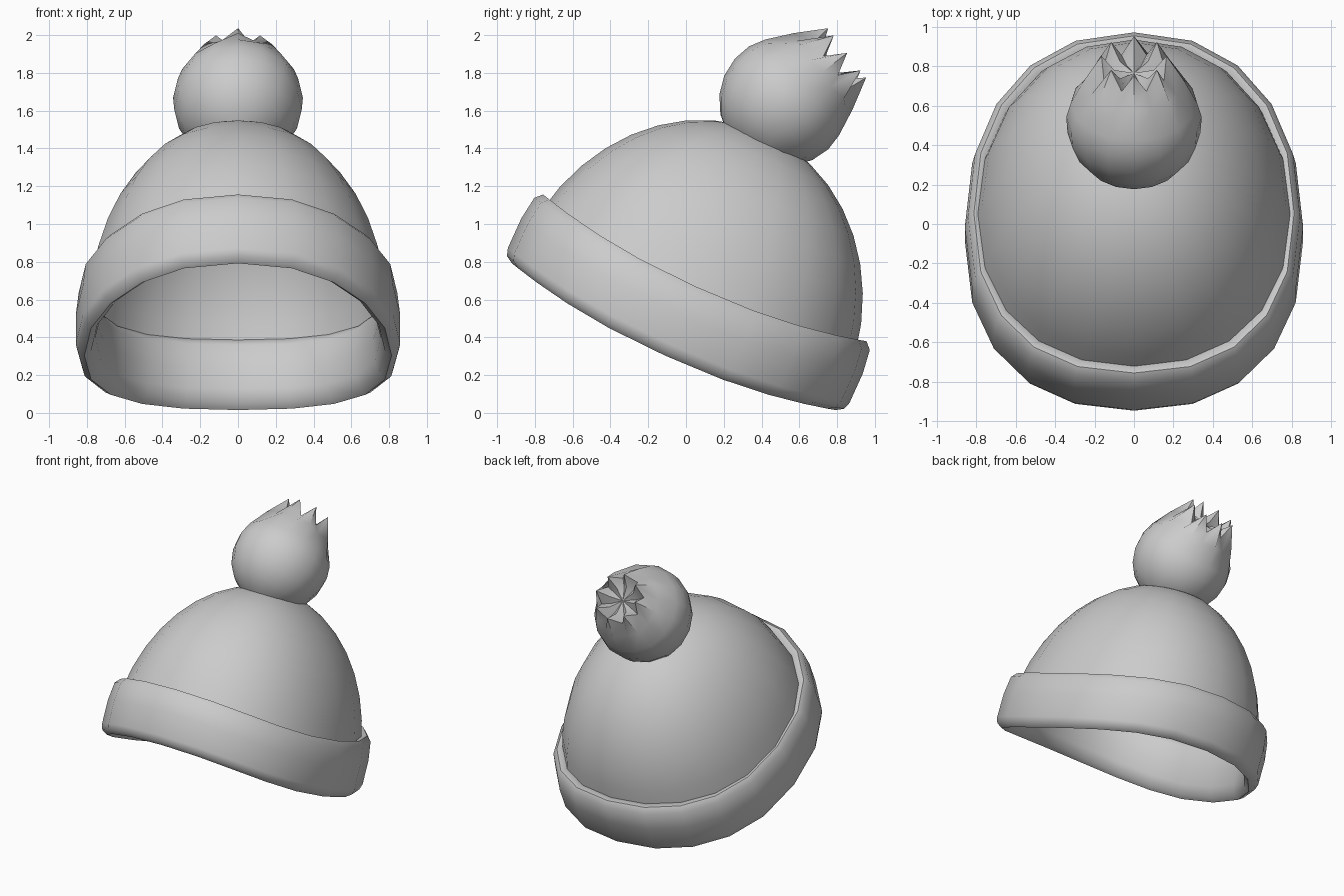
import bpy, bmesh
from math import sin, cos, pi, copysign, sqrt, radians
from mathutils import Vector, Matrix

if "Cube" in bpy.data.objects:
    bpy.data.objects.remove(bpy.data.objects["Cube"])

TILT = radians(-24.4)
HAT = Matrix.Translation((0, 0, 0.5)) @ Matrix.Rotation(TILT, 4, 'X')
N = 20


def spow(v, e):
    return copysign(abs(v) ** e, v)


def skin(bm, rings, closed=False, cap=None):
    """Join rings of vertices with quads; optional pole point at the end."""
    loops = [[bm.verts.new(p) for p in r] for r in rings]
    n = len(loops[0])
    pairs = list(zip(loops, loops[1:]))
    if closed:
        pairs.append((loops[-1], loops[0]))
    for a, b in pairs:
        for i in range(n):
            j = (i + 1) % n
            bm.faces.new((a[i], a[j], b[j], b[i]))
    if cap is not None:
        tip = bm.verts.new(cap)
        for i in range(n):
            bm.faces.new((loops[-1][i], loops[-1][(i + 1) % n], tip))


def finish(name, bm, angle):
    bmesh.ops.recalc_face_normals(bm, faces=bm.faces)
    me = bpy.data.meshes.new(name)
    bm.to_mesh(me)
    bm.free()
    ob = bpy.data.objects.new(name, me)
    bpy.context.collection.objects.link(ob)
    bpy.ops.object.select_all(action='DESELECT')
    ob.select_set(True)
    bpy.context.view_layer.objects.active = ob
    bpy.ops.object.shade_smooth_by_angle(angle=radians(angle))
    return ob


def hat_ring(r, h, xs, sag, p=2.25):
    """Rounded-oval ring in the tilted hat frame, drooping at the sides."""
    out = []
    for i in range(N):
        t = 2 * pi * i / N
        out.append(HAT @ Vector((r * xs * spow(cos(t), 2 / p),
                                 -0.02 + r * spow(sin(t), 2 / p),
                                 h - sag * cos(t) ** 2)))
    return out


# folded brim: closed profile swept round the opening
brim = [(0.89, 0.27), (0.94, 0.285), (0.975, 0.25), (0.993, 0.12),
        (0.993, -0.05), (0.98, -0.09), (0.94, -0.115), (0.90, -0.09),
        (0.875, -0.02), (0.865, 0.1), (0.87, 0.23)]
bm = bmesh.new()
skin(bm, [hat_ring(r, h, 0.865, 0.11) for r, h in brim], closed=True)
finish("folded_brim", bm, 50)

# crown dome: open shell
H, R = 1.065, 0.93
bm = bmesh.new()
rings = []
for k in range(9):
    t = 0.19 + (pi / 2 - 0.19) * k / 9
    h = H * sin(t)
    rings.append(hat_ring(R * cos(t), h, 0.88, 0.11 * (1 - h / H), 2.15))
skin(bm, rings, cap=HAT @ Vector((0, -0.02, H)))
finish("hat_crown", bm, 60)

# pompom: ball with a ring of tufts, leaning back
POM = Matrix.Translation((0, 0.52, 1.65)) @ Matrix.Rotation(radians(-52.5), 4, 'X')
S = 16


def pom_ring(r, h, r2=None, h2=None):
    """Ring with alternating tuft and valley values."""
    out = []
    for i in range(S):
        t = 2 * pi * (i + 1) / S
        rr, hh = (r, h) if i % 2 or r2 is None else (r2, h2)
        out.append(POM @ Vector((rr * cos(t), rr * sin(t), hh)))
    return out


rings = [pom_ring(sqrt(0.345 ** 2 - h * h), h)
         for h in (-0.34, -0.31, -0.25, -0.17, -0.07, 0.03)]
rings += [pom_ring(0.32, 0.12),
          pom_ring(0.255, 0.26, 0.235, 0.24),
          pom_ring(0.165, 0.42, 0.165, 0.31),
          pom_ring(0.10, 0.33, 0.10, 0.29)]
bm = bmesh.new()
skin(bm, rings, cap=POM @ Vector((0, 0, 0.31)))
# trim where the ball sinks into the crown
bmesh.ops.bisect_plane(bm, geom=bm.verts[:] + bm.edges[:] + bm.faces[:],
                       plane_co=HAT @ Vector((0, 0, 0.97)),
                       plane_no=HAT.to_3x3() @ Vector((0, 0, 1)),
                       clear_inner=True)
finish("pompom", bm, 50)
